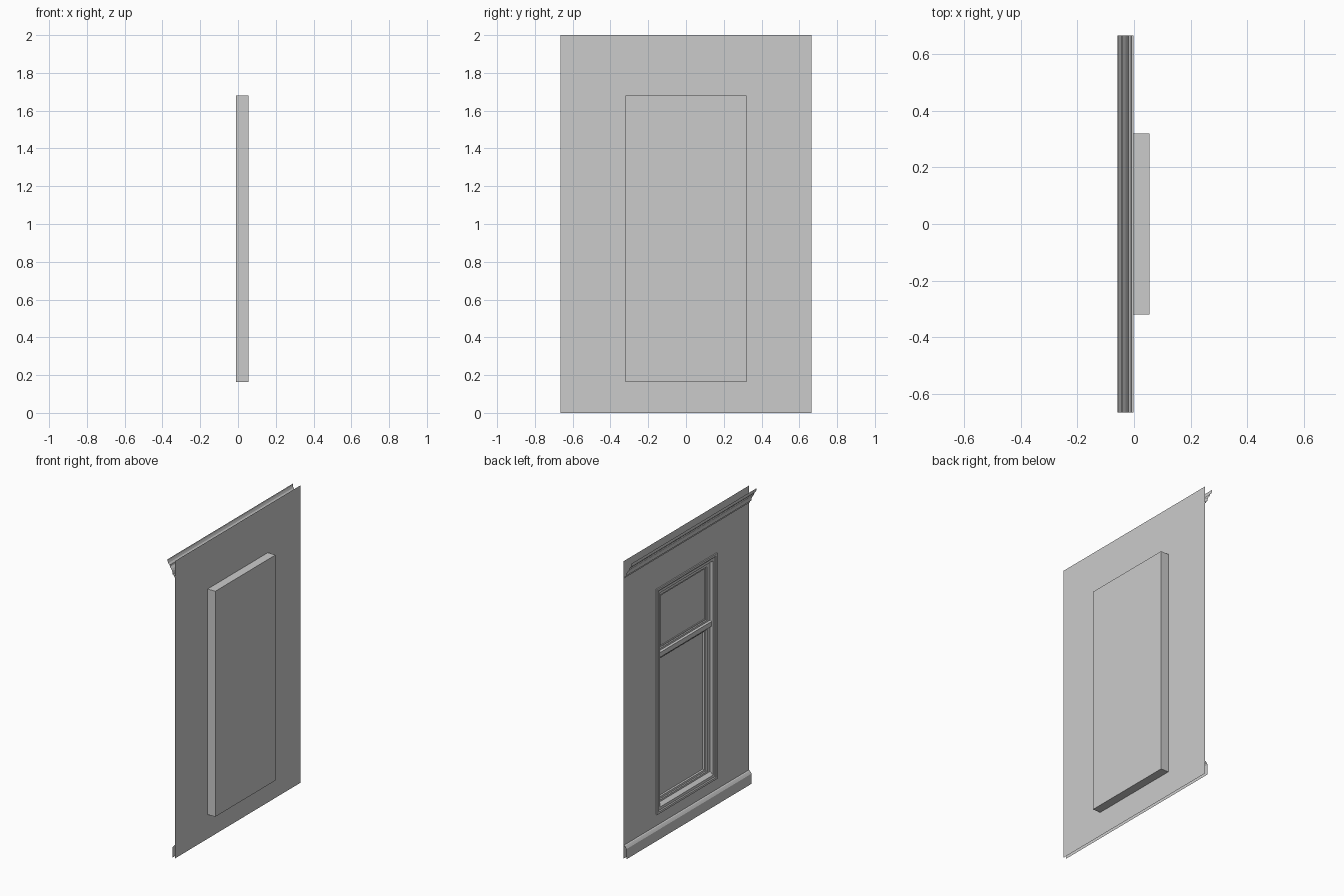
import bpy, bmesh

if "Cube" in bpy.data.objects:
    bpy.data.objects.remove(bpy.data.objects["Cube"])

HALF = 0.665                     # half width of the wall
WX = -0.002                      # wall plane
OY, OZ0, OZ1 = 0.32, 0.163, 1.68  # window opening


def finish(name, bm):
    mesh = bpy.data.meshes.new(name)
    bm.to_mesh(mesh)
    bm.free()
    ob = bpy.data.objects.new(name, mesh)
    bpy.context.collection.objects.link(ob)
    return ob


def rect(bm, y, z0, z1, x):
    return [bm.verts.new((x, a, b)) for a, b in ((y, z0), (-y, z0), (-y, z1), (y, z1))]


def nested(name, y, z0, z1, rings, cap_start=False, cap_end=False):
    """Bridge rectangles given as (inset, x); optional flat caps. Faces look to -x."""
    bm = bmesh.new()
    loops = [rect(bm, y - i, z0 + i, z1 - i, x) for i, x in rings]
    for a, b in zip(loops, loops[1:]):
        for k in range(4):
            n = (k + 1) % 4
            bm.faces.new((a[k], a[n], b[n], b[k]))
    if cap_start:
        bm.faces.new(loops[0][::-1])
    if cap_end:
        bm.faces.new(loops[-1])
    return finish(name, bm)


def moulding(name, profile, half=HALF):
    """Open sheet: (x, z) profile, top to bottom, swept along y."""
    bm = bmesh.new()
    rows = [[bm.verts.new((x, s * half, z)) for s in (1, -1)] for x, z in profile]
    for a, b in zip(rows, rows[1:]):
        bm.faces.new((a[0], b[0], b[1], a[1]))
    return finish(name, bm)


# Wall sheet with the window opening
bm = bmesh.new()
outer = rect(bm, HALF, 0, 2, WX)
inner = rect(bm, OY, OZ0, OZ1, WX)
for k in range(4):
    n = (k + 1) % 4
    bm.faces.new((outer[k], outer[n], inner[n], inner[k]))
finish("wall", bm)

# Crown moulding and baseboard
moulding("crown_moulding", [(-0.058, 1.997), (-0.058, 1.985), (-0.053, 1.972), (-0.043, 1.962),
                            (-0.041, 1.95), (-0.030, 1.937), (-0.024, 1.925), (-0.020, 1.905),
                            (-0.010, 1.90), (-0.008, 1.888), (WX, 1.888)])
moulding("baseboard", [(WX, 0.088), (-0.010, 0.085), (-0.016, 0.077), (-0.022, 0.068), (-0.022, 0)])

# Window box: closed back, outer sides, stepped casing and reveal
nested("window_casing", OY, OZ0, OZ1,
       [(0, 0.055), (0, -0.010), (0.014, -0.010), (0.020, -0.005), (0.038, -0.005), (0.038, 0.018)],
       cap_start=True)

# Sashes with recessed panes, upper and lower
SY, MID = OY - 0.038, 1.215
nested("upper_sash", SY, MID, OZ1 - 0.038,
       [(0, 0.018), (0.034, 0.018), (0.038, 0.023), (0.044, 0.023), (0.044, 0.030)], cap_end=True)
nested("lower_sash", SY, OZ0 + 0.038, MID,
       [(0, 0.018), (0.030, 0.018), (0.030, 0.028), (0.042, 0.030), (0.042, 0.044)], cap_end=True)

# Meeting rail and sloped sill
moulding("meeting_rail", [(0.018, MID + 0.022), (0.006, MID + 0.016), (0.006, MID - 0.016),
                          (0.018, MID - 0.022)], SY)
moulding("inner_sill", [(0.018, OZ0 + 0.056), (-0.005, OZ0 + 0.038)], SY)
